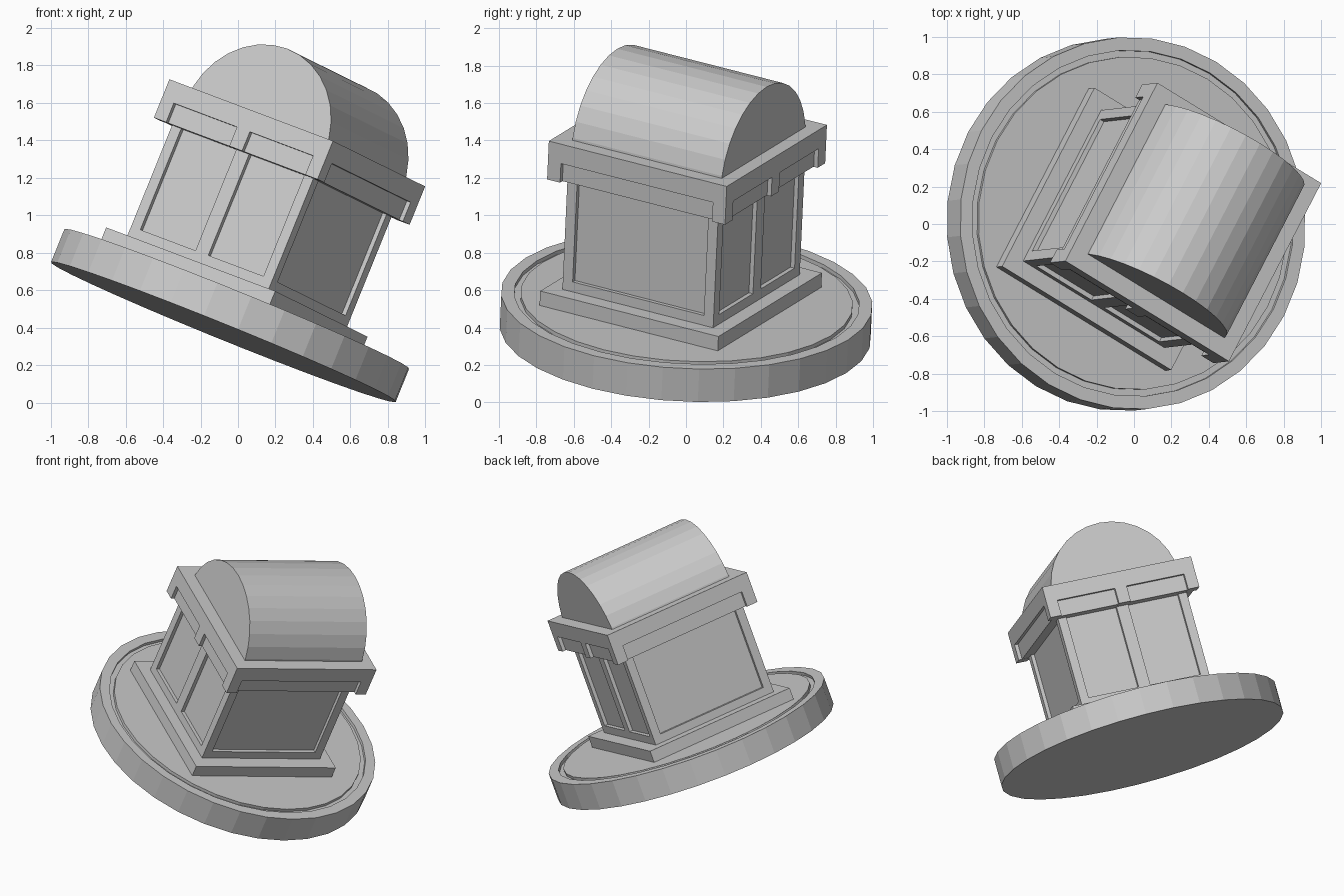
import bpy, bmesh, math
from mathutils import Matrix, Vector

if "Cube" in bpy.data.objects:
    bpy.data.objects.remove(bpy.data.objects["Cube"])

# Local frame of the leaning shrine: u = width, v = depth, n = up
n = Vector((0.3747, 0.0423, 0.9254)).normalized()
v = Vector((0.448, 0.866, -0.221))
v = (v - n * v.dot(n)).normalized()
u = v.cross(n)
FRAME = Matrix((u, v, n)).transposed().to_4x4()
FRAME.translation = (-0.078, -0.004, 0.377)
CX, CY = -0.012, -0.046            # building centre on the disc

stone = bpy.data.materials.new("grey stone")
stone.diffuse_color = (0.6, 0.6, 0.6, 1)
stone.use_nodes = True
stone.node_tree.nodes["Principled BSDF"].inputs["Base Color"].default_value = stone.diffuse_color


def finish(name, bm):
    bmesh.ops.recalc_face_normals(bm, faces=bm.faces)
    me = bpy.data.meshes.new(name)
    bm.to_mesh(me)
    bm.free()
    me.materials.append(stone)
    ob = bpy.data.objects.new(name, me)
    ob.matrix_world = FRAME
    bpy.context.collection.objects.link(ob)
    return ob


def boxes(name, items):
    """Each item: centre x, centre y, half x, half y, bottom, top."""
    bm = bmesh.new()
    for x, y, hx, hy, lo, hi in items:
        m = Matrix.Translation((CX + x, CY + y, (lo + hi) / 2)) @ Matrix.Diagonal((2 * hx, 2 * hy, hi - lo, 1))
        bmesh.ops.create_cube(bm, size=1, matrix=m)
    return finish(name, bm)


def lathe(name, profile, seg=32):
    bm = bmesh.new()
    rings = [[bm.verts.new((r * math.cos(2 * math.pi * i / seg), r * math.sin(2 * math.pi * i / seg), h))
              for i in range(seg)] for r, h in profile]
    for a, b in zip(rings, rings[1:]):
        for i in range(seg):
            j = (i + 1) % seg
            bm.faces.new((a[i], a[j], b[j], b[i]))
    bm.faces.new(rings[0])
    bm.faces.new(rings[-1])
    return finish(name, bm)


corners = [(sx, sy) for sx in (-1, 1) for sy in (-1, 1)]

# Round ground disc with a narrow groove inside the rim
lathe("ground_disc", [(0.995, 0), (0.995, 0.19), (0.925, 0.19), (0.925, 0.168), (0.89, 0.168), (0.89, 0.19)])

# Square plinth
boxes("plinth", [(0, 0, 0.556, 0.55, 0.185, 0.273)])

# Walls: recessed core with raised posts, rails and middle mullions
W, P, D = 0.465, 0.03, 0.025       # half width, half post width, recess depth
LO, HI = 0.27, 0.93
boxes("wall_core", [(0, 0, W - D, W - D, LO, HI)])
boxes("corner_posts", [(sx * (W - P), sy * (W - P), P, P, LO, HI) for sx, sy in corners])
boxes("bottom_rails", [(0, s * (W - P), W - 2 * P, P, LO, LO + 0.06) for s in (-1, 1)]
      + [(s * (W - P), 0, P, W - 2 * P, LO, LO + 0.06) for s in (-1, 1)])
boxes("mullions", [(0, s * (W - P), 0.042, P, LO + 0.06, HI) for s in (-1, 1)])

# Eave: full band above, recessed beam with corner and middle blocks below
EX, EY, B = 0.538, 0.549, 0.04
boxes("eave_band", [(0, 0, EX, EY, 1.022, 1.133)])
boxes("eave_beam", [(0, 0, EX - D, EY - D, 0.913, 1.022)])
boxes("eave_blocks", [(sx * (EX - B), sy * (EY - B), B, B, 0.912, 1.022) for sx, sy in corners]
      + [(0, s * (EY - B), 0.042, B, 0.912, 1.022) for s in (-1, 1)])

# Barrel roof: cylinder sunk slightly into the eave band
bm = bmesh.new()
R, CENTRE, HALF, SEG = 0.456, 1.057, 0.461, 16
ends = []
for y in (-HALF, HALF):
    ends.append([bm.verts.new((CX + 0.005 + R * math.cos(math.pi * i / SEG), CY + 0.009 + y,
                               CENTRE + R * math.sin(math.pi * i / SEG))) for i in range(SEG + 1)])
for i in range(SEG + 1):
    j = (i + 1) % (SEG + 1)
    bm.faces.new((ends[0][i], ends[0][j], ends[1][j], ends[1][i]))
for e in ends:
    bm.faces.new(e)
finish("barrel_roof", bm)
